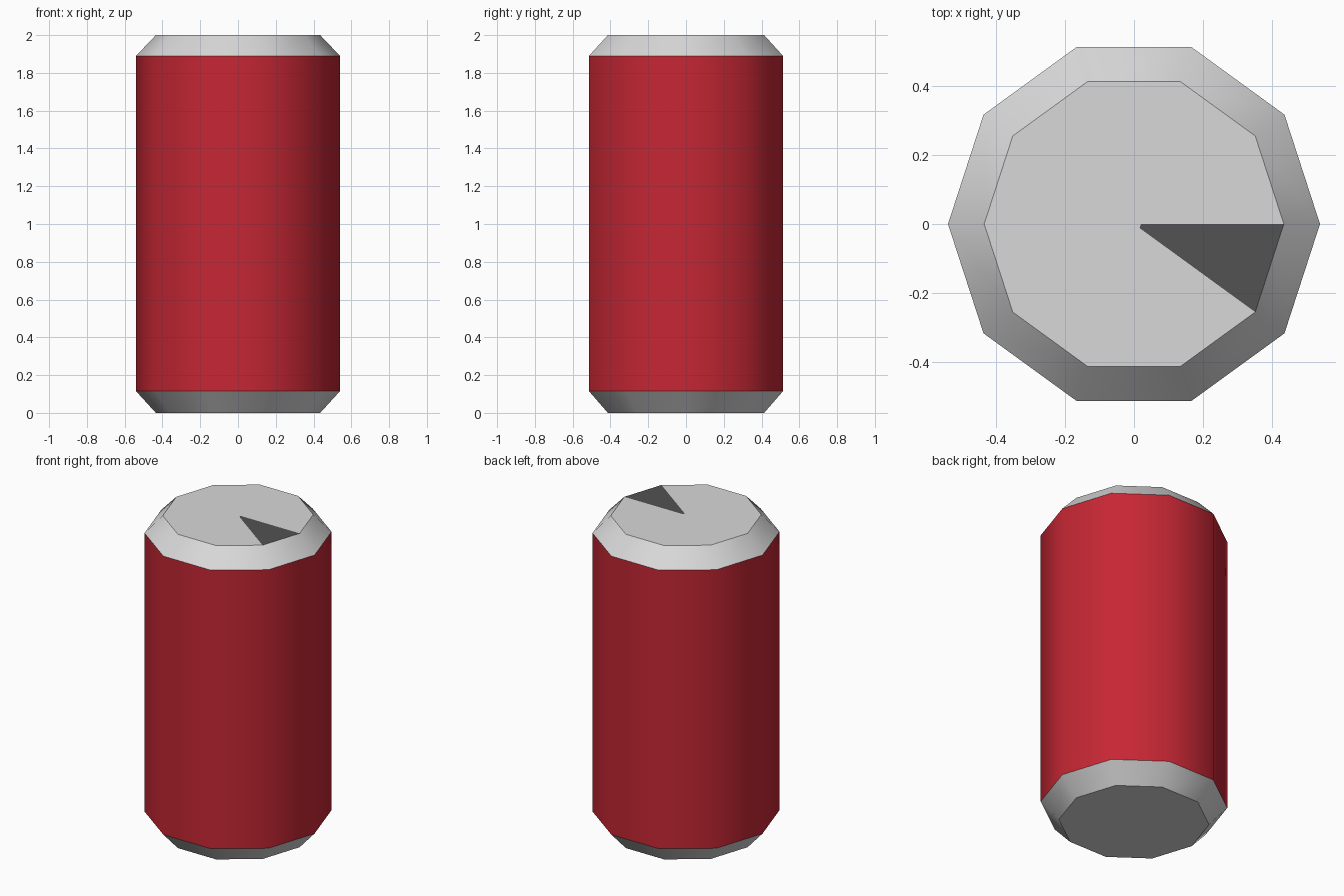
import bpy, bmesh, math

if "Cube" in bpy.data.objects:
    bpy.data.objects.remove(bpy.data.objects["Cube"])

SIDES = 10


def material(name, colour):
    m = bpy.data.materials.new(name)
    m.diffuse_color = (*colour, 1)
    m.use_nodes = True
    m.node_tree.nodes["Principled BSDF"].inputs["Base Color"].default_value = m.diffuse_color
    return m


METAL = material("light metal", (0.69, 0.69, 0.69))
RED = material("red paint", (0.56, 0.02, 0.034))
DARK = material("dark opening", (0.085, 0.085, 0.085))


def lathe(name, profile, mats, rule=lambda band, side: 0):
    """Spin (radius, z) points bottom to top; rule picks the material."""
    bm = bmesh.new()
    rings = [[bm.verts.new((r * math.cos(math.tau * i / SIDES),
                            r * math.sin(math.tau * i / SIDES), z))
              for i in range(SIDES)] for r, z in profile]
    for b, (lo, hi) in enumerate(zip(rings, rings[1:])):
        for i in range(SIDES):
            j = (i + 1) % SIDES
            f = bm.faces.new((lo[i], lo[j], hi[j], hi[i]))
            f.material_index = rule(b, i)
    # close whichever end is a small flat disc
    if profile[0][0] < 0.03:
        bm.faces.new(rings[0][::-1])
    if profile[-1][0] < 0.03:
        bm.faces.new(rings[-1])
    me = bpy.data.meshes.new(name)
    bm.to_mesh(me)
    bm.free()
    for m in mats:
        me.materials.append(m)
    ob = bpy.data.objects.new(name, me)
    bpy.context.collection.objects.link(ob)
    bpy.context.view_layer.objects.active = ob
    ob.select_set(True)
    bpy.ops.object.shade_smooth_by_angle(angle=math.radians(40))
    ob.select_set(False)


# Base: flat underside and sloped lower rim
lathe("can_base", [(0.02, 0), (0.435, 0), (0.54, 0.115)], [METAL])

# Painted body
lathe("can_body", [(0.54, 0.115), (0.54, 1.89)], [RED])

# Lid: sloped upper rim and flat top, with one dark wedge as the opening
lathe("can_lid", [(0.54, 1.89), (0.435, 2), (0.02, 2)], [METAL, DARK],
      lambda band, side: 1 if band == 1 and side == SIDES - 1 else 0)
